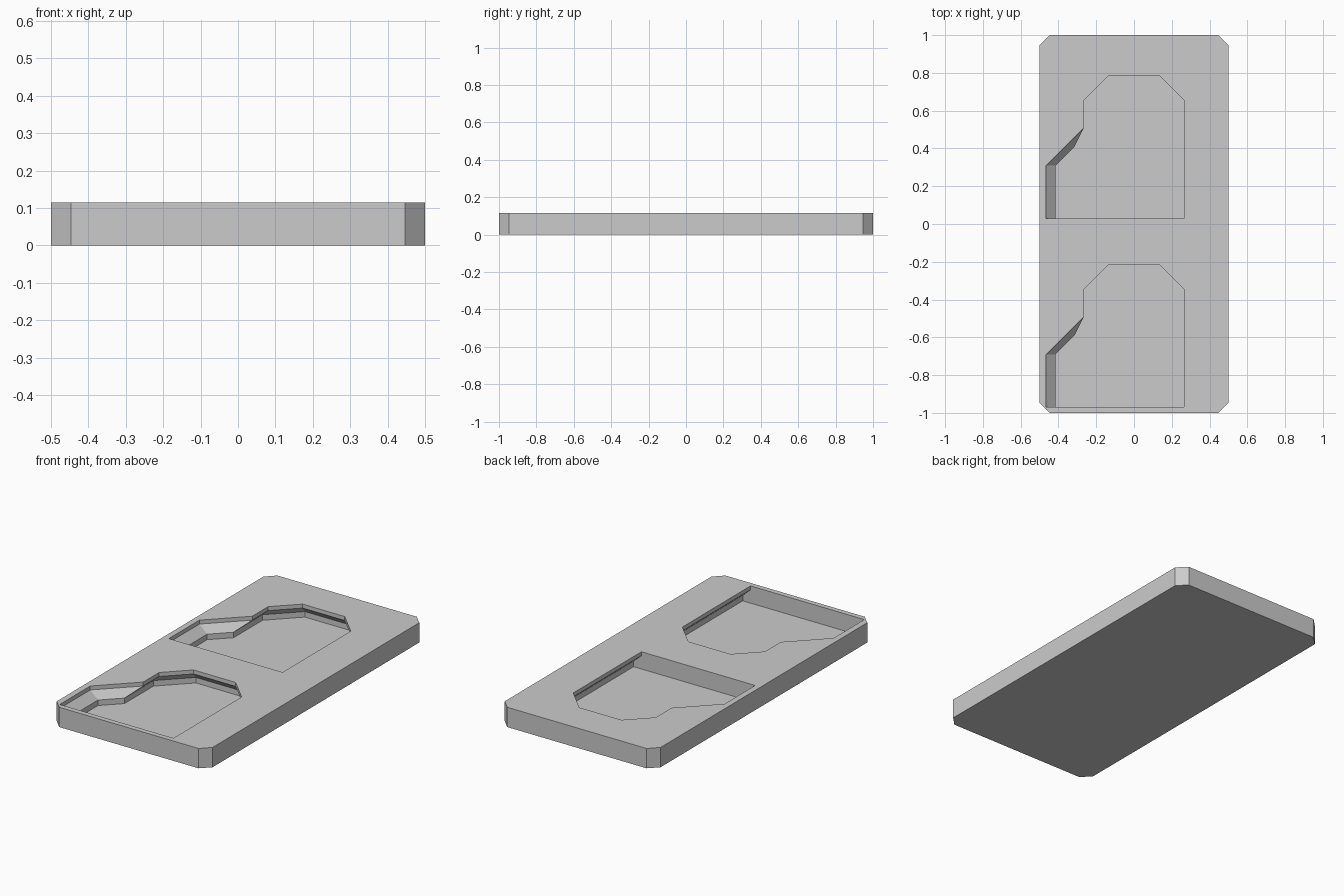
import bpy
import bmesh

TOP = 0.115
FLOOR = 0.015

if "Cube" in bpy.data.objects:
    bpy.data.objects.remove(bpy.data.objects["Cube"], do_unlink=True)

grey = bpy.data.materials.new("light_grey")
grey.use_nodes = True
grey.diffuse_color = (0.6, 0.6, 0.6, 1)
grey.node_tree.nodes["Principled BSDF"].inputs["Base Color"].default_value = grey.diffuse_color


def loft(name, rings):
    """Closed flat-faced solid through outlines given as (points, z)."""
    bm = bmesh.new()
    loops = [[bm.verts.new((x, y, z)) for x, y in pts] for pts, z in rings]
    bm.faces.new(loops[0])
    bm.faces.new(loops[-1])
    for low, high in zip(loops, loops[1:]):
        for i in range(len(low)):
            j = (i + 1) % len(low)
            bm.faces.new((low[i], low[j], high[j], high[i]))
    bmesh.ops.recalc_face_normals(bm, faces=bm.faces)
    mesh = bpy.data.meshes.new(name)
    bm.to_mesh(mesh)
    bm.free()
    mesh.materials.append(grey)
    obj = bpy.data.objects.new(name, mesh)
    bpy.context.collection.objects.link(obj)
    return obj


# Slab with four clipped corners
c, w, l = 0.053, 0.5, 1.0
slab_outline = [(-w + c, -l), (w - c, -l), (w, -l + c), (w, l - c),
                (w - c, l), (-w + c, l), (-w, l - c), (-w, -l + c)]
slab = loft("slab", [(slab_outline, 0), (slab_outline, TOP)])

# Pocket outlines: the mouth, and the shifted lower cavity that undercuts it
mouth = [(-.465, .03), (.265, .03), (.265, .655), (.135, .785),
         (-.135, .785), (-.265, .655), (-.265, .51), (-.465, .31)]
cavity = [(-.415, .03), (.315, .03), (.315, .675), (.155, .835),
          (-.155, .835), (-.315, .675), (-.315, .41), (-.415, .31)]

# Cut the same pocket into the back and front halves
for name, shift in (("back_pocket_cutter", 0), ("front_pocket_cutter", -1)):
    upper = [(x, y + shift) for x, y in mouth]
    lower = [(x, y + shift) for x, y in cavity]
    cutter = loft(name, [(lower, FLOOR), (lower, 0.047), (upper, 0.092), (upper, TOP + 0.05)])
    cutter.hide_render = True
    cutter.hide_viewport = True
    cut = slab.modifiers.new(name, "BOOLEAN")
    cut.operation = "DIFFERENCE"
    cut.solver = "EXACT"
    cut.object = cutter
